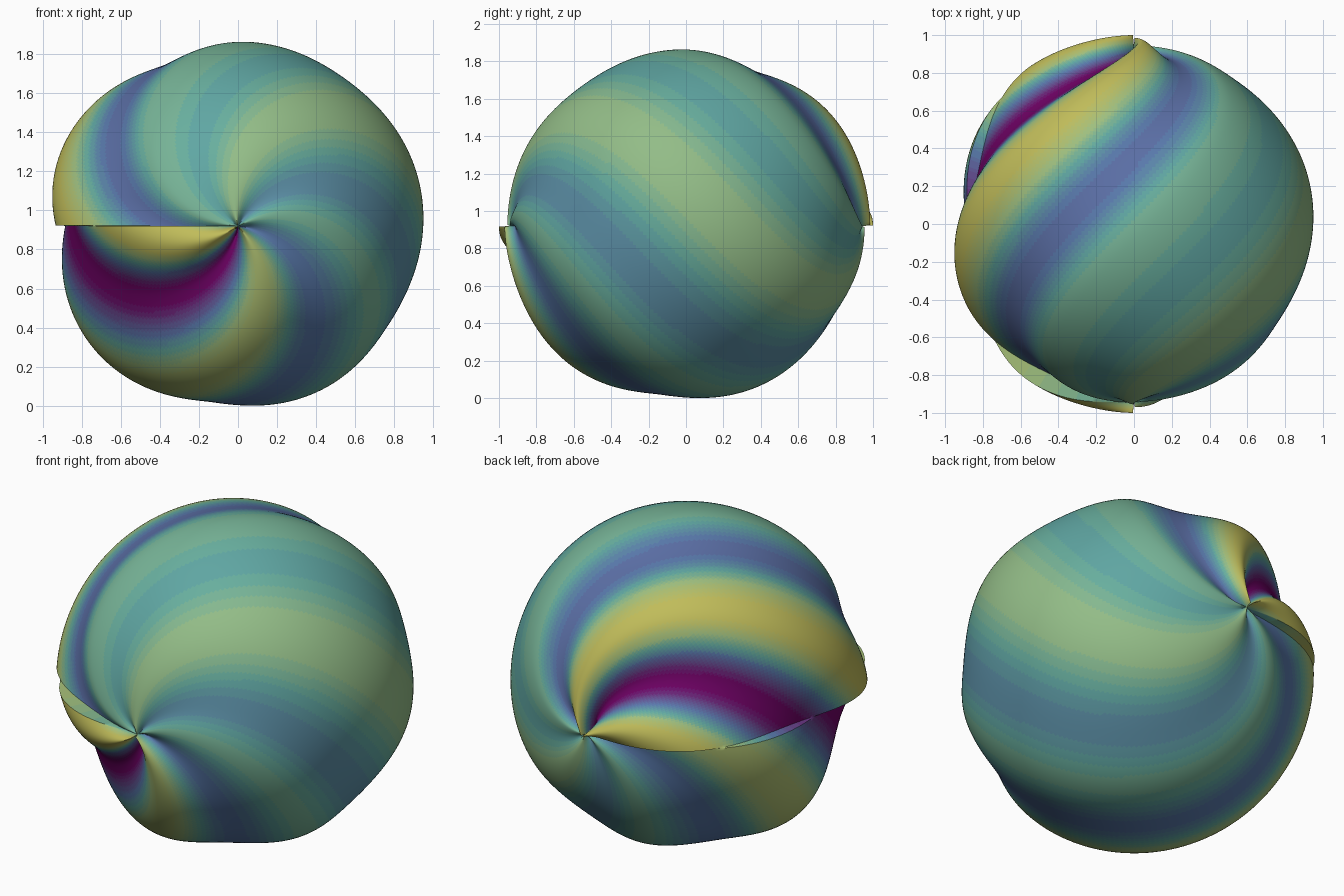
import bpy, bmesh, math

if "Cube" in bpy.data.objects:
    bpy.data.objects.remove(bpy.data.objects["Cube"])

CENTER_Z = 0.92
N_AROUND, N_LAT = 300, 150

# Ripple crests and troughs: (wave angle in degrees, radius)
RIPPLE = [(-280, 0.92), (-237, 1.0), (-190, 0.865), (-138, 0.97), (-98, 0.912),
          (-62, 0.942), (-33, 0.922), (15, 0.955), (55, 0.933), (85, 0.945),
          (114, 0.907), (155, 0.985), (193, 0.865), (238, 1.0), (280, 0.92)]

# Colour ramp by radius (screen colours)
RAMP = [(0.865, (0.44, 0.0, 0.38)), (0.885, (0.40, 0.25, 0.52)),
        (0.912, (0.35, 0.47, 0.67)), (0.935, (0.38, 0.67, 0.63)),
        (0.957, (0.62, 0.75, 0.50)), (0.985, (0.76, 0.73, 0.34))]
BANDS = 24


def ripple(s):
    """Radius for a wave angle, eased between crest and trough."""
    for (a, ra), (b, rb) in zip(RIPPLE, RIPPLE[1:]):
        if s <= b:
            t = (1 - math.cos(math.pi * max(0, (s - a) / (b - a)))) / 2
            return ra + (rb - ra) * t
    return RIPPLE[-1][1]


def ramp_color(r):
    for (a, ca), (b, cb) in zip(RAMP, RAMP[1:]):
        if r <= b:
            t = max(0, (r - a) / (b - a))
            return [(p + (q - p) * t) ** 2.2 for p, q in zip(ca, cb)]
    return [c ** 2.2 for c in RAMP[-1][1]]


# Ball: poles on the y axis, ripples spiral from pole to pole, step at the -x seam
bm = bmesh.new()
rings, radius = [], {}
for j in range(N_LAT + 1):
    lat = -89.6 + 179.2 * j / N_LAT
    cl, sl = math.cos(math.radians(lat)), math.sin(math.radians(lat))
    ring = []
    for i in range(N_AROUND):
        theta = -180 + 360 * i / (N_AROUND - 1)
        if i == N_AROUND - 1:
            theta = 179.8
        r = ripple(theta + lat)
        t = math.radians(theta)
        v = bm.verts.new((r * cl * math.cos(t), r * sl, CENTER_Z + r * cl * math.sin(t)))
        radius[v] = r
        ring.append(v)
    rings.append(ring)
for lower, upper in zip(rings, rings[1:]):
    for i in range(N_AROUND):
        k = (i + 1) % N_AROUND
        bm.faces.new((lower[i], upper[i], upper[k], lower[k]))

# Pole caps
for ring, sign in ((rings[0], -1), (rings[-1], 1)):
    tip = bm.verts.new((0, sign * 0.94, CENTER_Z))
    radius[tip] = 0.94
    for i in range(N_AROUND):
        bm.faces.new((ring[i], ring[(i + 1) % N_AROUND], tip))

# Colour bands by radius
lo, hi = RAMP[0][0], RAMP[-1][0]
for f in bm.faces:
    r = sum(radius[v] for v in f.verts) / len(f.verts)
    f.material_index = max(0, min(BANDS - 1, int((r - lo) / (hi - lo) * BANDS)))
    f.smooth = True
bmesh.ops.recalc_face_normals(bm, faces=bm.faces[:])

mesh = bpy.data.meshes.new("rippled_ball")
for b in range(BANDS):
    mat = bpy.data.materials.new("height_band_%02d" % b)
    mat.diffuse_color = (*ramp_color(lo + (hi - lo) * (b + 0.5) / BANDS), 1)
    mat.use_nodes = True
    mat.node_tree.nodes["Principled BSDF"].inputs["Base Color"].default_value = mat.diffuse_color
    mesh.materials.append(mat)
bm.to_mesh(mesh)
bm.free()

# Stand the ball on the ground
low = min(v.co.z for v in mesh.vertices)
for v in mesh.vertices:
    v.co.z -= low
ball = bpy.data.objects.new("rippled_ball", mesh)
bpy.context.collection.objects.link(ball)
bpy.context.view_layer.objects.active = ball
ball.select_set(True)
bpy.ops.object.shade_smooth_by_angle(angle=math.radians(50))
